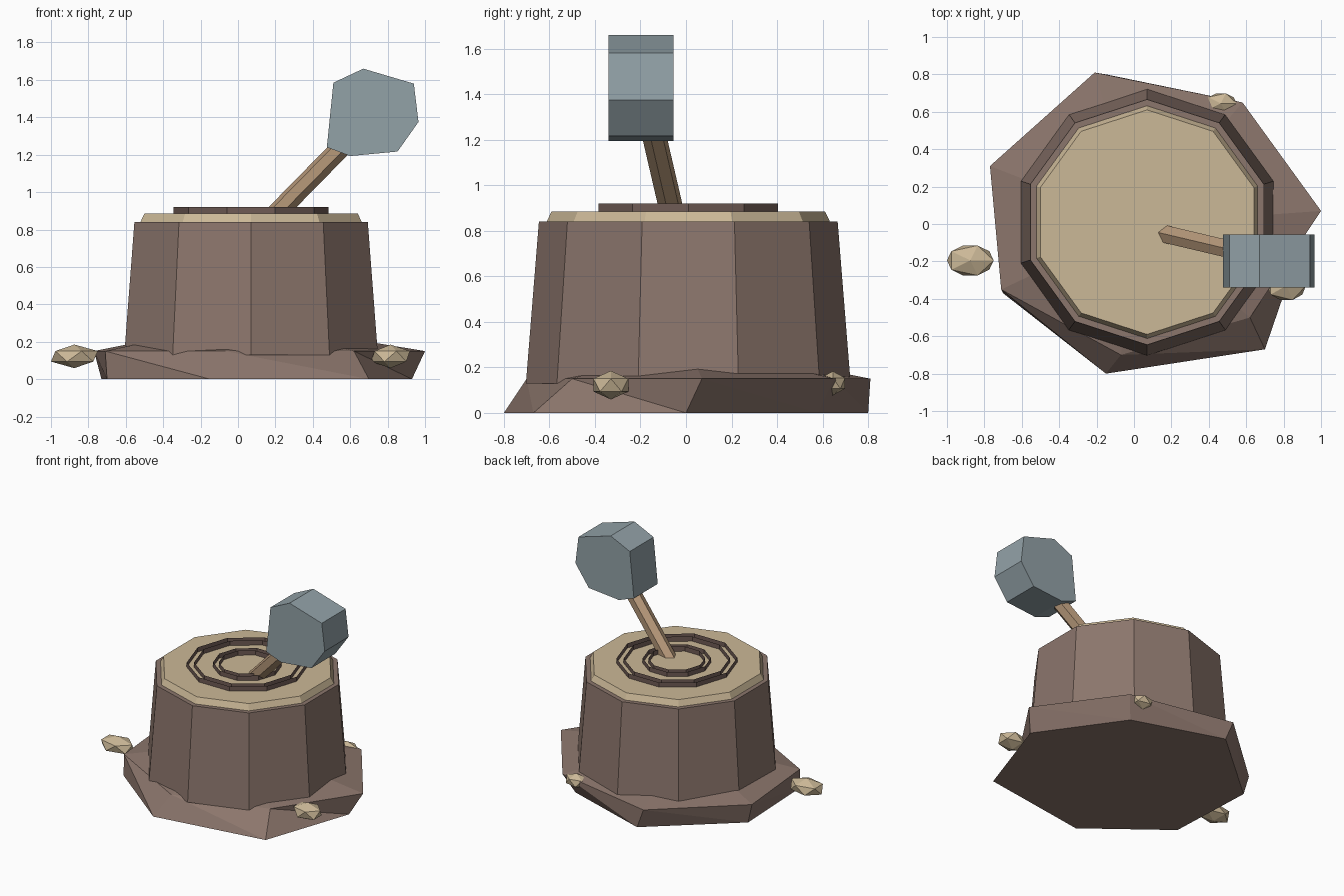
import bpy, bmesh
from math import pi, cos, sin
from mathutils import Vector, Matrix

if "Cube" in bpy.data.objects:
    bpy.data.objects.remove(bpy.data.objects["Cube"])

CX, CY = 0.07, 0.01  # trunk axis


def mat(name, r, g, b):
    m = bpy.data.materials.new(name)
    m.diffuse_color = (r, g, b, 1)
    m.use_nodes = True
    m.node_tree.nodes["Principled BSDF"].inputs["Base Color"].default_value = m.diffuse_color
    return m


BARK = mat("bark", 0.26, 0.18, 0.15)
DARK = mat("ring_bark", 0.16, 0.105, 0.09)
WOOD = mat("cut_wood", 0.60, 0.48, 0.31)
SHAFT = mat("shaft_wood", 0.46, 0.31, 0.19)
METAL = mat("metal", 0.29, 0.36, 0.39)


def finish(name, bm, material):
    bmesh.ops.recalc_face_normals(bm, faces=bm.faces)
    me = bpy.data.meshes.new(name)
    bm.to_mesh(me)
    bm.free()
    me.materials.append(material)
    ob = bpy.data.objects.new(name, me)
    bpy.context.collection.objects.link(ob)
    return ob


def loft(name, loops, material, caps=True, apex=None, tri=False):
    """Join equal-length point loops into a shell."""
    bm = bmesh.new()
    rows = [[bm.verts.new(p) for p in lp] for lp in loops]
    n = len(rows[0])
    for a, b in zip(rows, rows[1:]):
        for i in range(n):
            j = (i + 1) % n
            if tri:
                bm.faces.new((a[i], a[j], b[i]))
                bm.faces.new((a[j], b[j], b[i]))
            else:
                bm.faces.new((a[i], a[j], b[j], b[i]))
    if caps:
        bm.faces.new(rows[0][::-1])
        if apex:
            top = bm.verts.new(apex)
            for i in range(n):
                bm.faces.new((rows[-1][i], rows[-1][(i + 1) % n], top))
        else:
            bm.faces.new(rows[-1])
    return finish(name, bm, material)


def ring(r, z, start=pi / 2, n=10):
    return [(CX + r * cos(start + 2 * pi * i / n),
             CY + r * sin(start + 2 * pi * i / n), z) for i in range(n)]


# Irregular root flare
foot = [(0.93, 0.0), (0.52, 0.58), (-0.15, 0.80), (-0.73, 0.30),
        (-0.70, -0.37), (-0.15, -0.80), (0.70, -0.67)]
lip = [(1.0, 0.07), (0.58, 0.65), (-0.21, 0.81), (-0.77, 0.31),
       (-0.71, -0.35), (-0.07, -0.70), (0.62, -0.50)]
loft("root_base", [[(x, y, 0) for x, y in foot], [(x, y, 0.15) for x, y in lip]],
     BARK, apex=(0.03, 0, 0.31), tri=True)

# Tapered ten-sided trunk and cut top
loft("trunk", [ring(0.713, 0.13), ring(0.656, 0.84)], BARK)
loft("cut_top", [ring(0.625, 0.83), ring(0.622, 0.84), ring(0.60, 0.885)], WOOD)

# Growth rings: open upright walls
for label, radii in (("outer", (0.415, 0.365)), ("inner", (0.235, 0.195))):
    for side, r in zip(("outside", "inside"), radii):
        loft(f"{label}_growth_ring_{side}", [ring(r, 0.88, 0), ring(r, 0.92, 0)],
             DARK, caps=False)

# Slanted handle
p0, p1 = Vector((0.15, -0.05, 0.83)), Vector((0.70, -0.18, 1.39))
d = p1 - p0
bm = bmesh.new()
bmesh.ops.create_cone(bm, cap_ends=True, segments=6, radius1=0.054, radius2=0.054,
                      depth=d.length,
                      matrix=Matrix.Translation((p0 + p1) / 2)
                      @ d.to_track_quat('Z', 'Y').to_matrix().to_4x4())
finish("handle", bm, SHAFT)

# Seven-sided hammer head
head = [(0.51, 1.585), (0.67, 1.66), (0.94, 1.58), (0.965, 1.375),
        (0.853, 1.217), (0.60, 1.193), (0.475, 1.24)]
loft("hammer_head", [[(x, y, z) for x, z in head] for y in (-0.34, -0.055)], METAL)

# Wood chips around the base
for i, (c, s) in enumerate((((-0.875, -0.195, 0.122), (0.14, 0.094, 0.063)),
                            ((0.815, -0.33, 0.122), (0.117, 0.09, 0.063)),
                            ((0.465, 0.645, 0.13), (0.093, 0.063, 0.053)))):
    bm = bmesh.new()
    bmesh.ops.create_icosphere(bm, subdivisions=1, radius=1,
                               matrix=Matrix.Translation(c) @ Matrix.Diagonal((*s, 1)))
    finish(f"wood_chip_{i + 1}", bm, WOOD)
